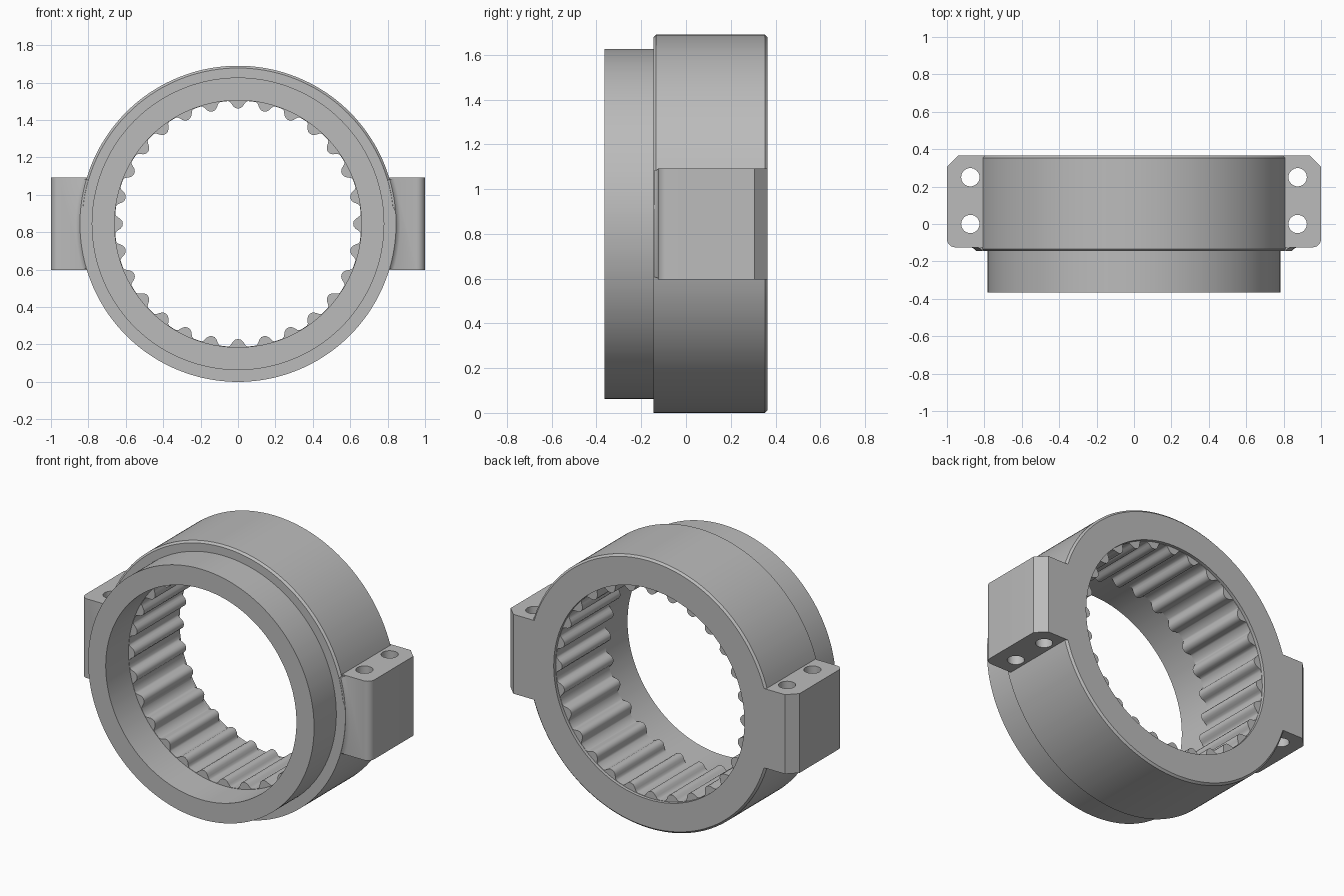
import bpy, bmesh, math

if "Cube" in bpy.data.objects:
    bpy.data.objects.remove(bpy.data.objects["Cube"])

CZ = 0.845            # height of the ring axis
TEETH = 28
# half tooth profile: (fraction of pitch, fraction of tooth height)
HALF = [(0.1, 0.93), (0.18, 0.70), (0.24, 0.38), (0.29, 0.12), (0.35, 0)]
TOOTH = [(-u, f) for u, f in reversed(HALF)] + [(0, 1)] + HALF + [(0.5, 0)]

grey = bpy.data.materials.new("grey metal")
grey.diffuse_color = (0.5, 0.5, 0.5, 1)
grey.use_nodes = True
grey.node_tree.nodes["Principled BSDF"].inputs["Base Color"].default_value = grey.diffuse_color


def make_object(name, bm):
    bmesh.ops.recalc_face_normals(bm, faces=bm.faces[:])
    mesh = bpy.data.meshes.new(name)
    bm.to_mesh(mesh)
    bm.free()
    mesh.materials.append(grey)
    ob = bpy.data.objects.new(name, mesh)
    bpy.context.collection.objects.link(ob)
    return ob


def sweep(name, sections, closed):
    """Join equal cross-sections into a solid."""
    bm = bmesh.new()
    rows = [[bm.verts.new(p) for p in s] for s in sections]
    n = len(rows[0])
    for i in range(len(rows) if closed else len(rows) - 1):
        a, b = rows[i], rows[(i + 1) % len(rows)]
        for j in range(n):
            k = (j + 1) % n
            bm.faces.new((a[j], a[k], b[k], b[j]))
    if not closed:
        bm.faces.new(rows[0])
        bm.faces.new(rows[-1])
    return make_object(name, bm)


def polar(profile, a):
    return [(r * math.cos(a), y, CZ + r * math.sin(a)) for r, y in profile]


def boolean(target, tool, operation):
    m = target.modifiers.new(operation.lower(), 'BOOLEAN')
    m.operation, m.solver, m.object = operation, 'EXACT', tool
    bpy.context.view_layer.objects.active = target
    bpy.ops.object.modifier_apply(modifier=m.name)
    bpy.data.objects.remove(tool)


# toothed ring with a stepped front collar; front chamfer on the upper half only
sections = []
for t in range(TEETH):
    for u, f in TOOTH:
        a = (t + u) * 2 * math.pi / TEETH
        tooth = 0.658 - 0.042 * f
        front = 0.833 if math.sin(a) > 0.1 else 0.845
        sections.append(polar([
            (0.66, -0.365), (0.782, -0.365), (0.782, -0.145), (front, -0.145),
            (0.845, -0.133), (0.845, 0.353), (0.833, 0.365), (0.66, 0.365),
            (0.66, 0.345), (tooth, 0.345), (tooth, -0.14), (0.66, -0.14)], a))
ring = sweep("toothed_ring", sections, True)

for side in (1, -1):
    # clamp ear with rounded front corner and bevelled back corner
    outline = [(0.72, -0.125)]
    for i in range(7):
        a = math.radians(-90 + 15 * i)
        outline.append((0.955 + 0.045 * math.cos(a), -0.08 + 0.045 * math.sin(a)))
    outline += [(1.0, 0.305), (0.94, 0.365), (0.72, 0.365)]
    ear = sweep("clamp_ear", [[(side * x, y, z) for x, y in outline]
                              for z in (CZ - 0.248, CZ + 0.248)], False)
    boolean(ring, ear, 'UNION')

    # blend between the ring edge and the ear front
    blend = [(0.81, -0.144), (0.845, -0.144), (0.853, -0.134), (0.87, -0.124),
             (0.87, -0.11), (0.81, -0.11)]
    base = 0 if side > 0 else math.pi
    arc = [base + math.radians(-16.3 + 32.6 * i / 16) for i in range(17)]
    boolean(ring, sweep("ear_blend", [polar(blend, a) for a in arc], False), 'UNION')

    # bolt holes through each ear
    for y in (0.0, 0.25):
        circle = [(side * 0.875 + 0.049 * math.cos(i * math.pi / 16),
                   y + 0.049 * math.sin(i * math.pi / 16)) for i in range(32)]
        hole = sweep("bolt_hole", [[(px, py, z) for px, py in circle]
                                   for z in (CZ - 0.4, CZ + 0.4)], False)
        boolean(ring, hole, 'DIFFERENCE')

bpy.ops.object.select_all(action='DESELECT')
ring.select_set(True)
bpy.context.view_layer.objects.active = ring
bpy.ops.object.shade_smooth_by_angle(angle=math.radians(38))
